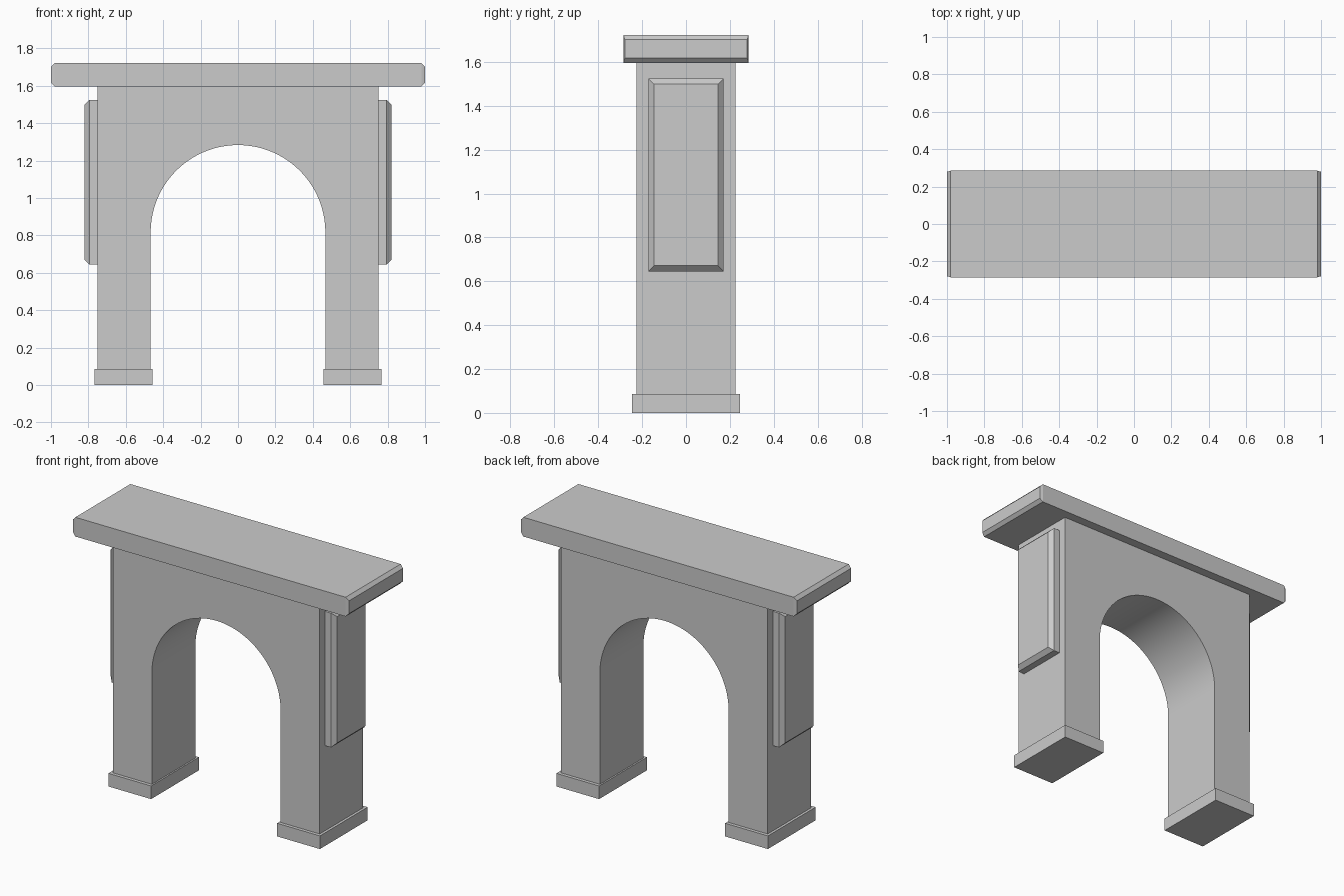
import bpy
from math import sin, cos, pi, radians

if "Cube" in bpy.data.objects:
    bpy.data.objects.remove(bpy.data.objects["Cube"])


def make(name, verts, faces):
    me = bpy.data.meshes.new(name)
    me.from_pydata(verts, [], faces)
    me.update()
    ob = bpy.data.objects.new(name, me)
    bpy.context.collection.objects.link(ob)
    return ob


def loft_x(name, sections):
    """Box-like solid from (x, half_y, z0, z1) rectangles, x increasing."""
    verts, faces = [], []
    for x, h, z0, z1 in sections:
        verts += [(x, -h, z0), (x, h, z0), (x, h, z1), (x, -h, z1)]
    for s in range(0, 4 * (len(sections) - 1), 4):
        for i in range(4):
            j = (i + 1) % 4
            faces.append((s + j, s + i, s + 4 + i, s + 4 + j))
    n = len(verts)
    faces += [(3, 2, 1, 0), (n - 4, n - 3, n - 2, n - 1)]
    ob = make(name, verts, faces)
    return ob


def mirror_x(ob):
    ob.modifiers.new("mirror", 'MIRROR').use_axis[0] = True


# Arched body: outer outline and inner arch outline bridged by quads
W, D, TOP, R, SPRING, N = 0.75, 0.225, 1.596, 0.467, 0.816, 64
inner = [(-R, 0)]
inner += [(-R * cos(pi * i / N), SPRING + R * sin(pi * i / N)) for i in range(N + 1)]
inner += [(R, 0)]
outline = inner + [(W, 0), (W, TOP), (-W, TOP), (-W, 0)]
n = len(outline)
verts = [(x, -D, z) for x, z in outline] + [(x, D, z) for x, z in outline]
faces = [tuple(range(n)), tuple(range(2 * n - 1, n - 1, -1))]
faces += [((i + 1) % n, i, i + n, (i + 1) % n + n) for i in range(n)]
body = make("arch_body", verts, faces)
bpy.context.view_layer.objects.active = body
body.select_set(True)
bpy.ops.object.shade_smooth_by_angle(angle=radians(30))

# Top slab with chamfered ends
loft_x("top_slab", [(-1, 0.279, 1.617, 1.701), (-0.98, 0.285, 1.596, 1.722),
                    (0.98, 0.285, 1.596, 1.722), (1, 0.279, 1.617, 1.701)])

# Plinths under both legs
mirror_x(loft_x("plinth", [(0.457, 0.247, 0, 0.086), (0.767, 0.247, 0, 0.086)]))

# Raised side panels with bevelled faces
mirror_x(loft_x("side_panel", [(0.75, 0.172, 0.645, 1.525), (0.795, 0.172, 0.645, 1.525),
                               (0.821, 0.146, 0.671, 1.499)]))
